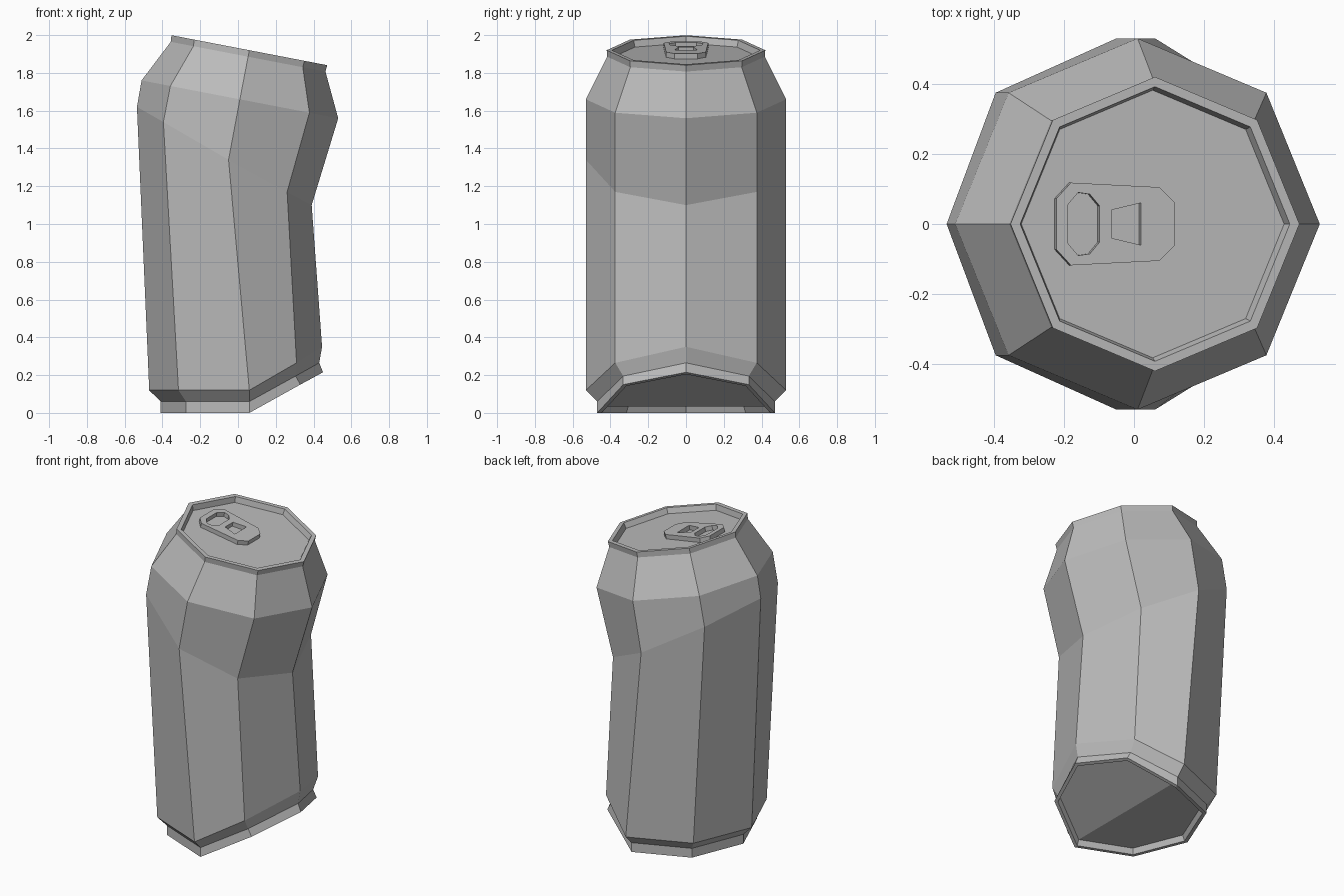
import bpy
import bmesh
from math import sin, cos, pi
from mathutils import Matrix, Vector

default = bpy.data.objects.get("Cube")
if default:
    bpy.data.objects.remove(default, do_unlink=True)

SIDES = 8
TILT = 0.19          # lean of the lid towards the right
LID = Vector((0.06, 0, 1.92))
lid_frame = Matrix.Translation(LID) @ Matrix.Rotation(TILT, 4, 'Y')

metal = bpy.data.materials.new("grey_metal")
metal.use_nodes = True
grey = (0.5, 0.5, 0.5, 1)
metal.diffuse_color = grey
metal.node_tree.nodes["Principled BSDF"].inputs["Base Color"].default_value = grey


def flat_ring(frame, radius, height=0):
    """Regular ring lying in a tilted frame."""
    angles = [2 * pi * k / SIDES for k in range(SIDES)]
    return [frame @ Vector((radius * cos(a), radius * sin(a), height)) for a in angles]


def bent_ring(radius, profile):
    """Ring given by five (x, z) points from +x round to -x, mirrored in y."""
    ring = []
    for k in range(SIDES):
        x, z = profile[min(k, SIDES - k)]
        ring.append(Vector((x, radius * sin(2 * pi * k / SIDES), z)))
    return ring


def shrink(ring, scale, lift=0):
    """Copy of a folded ring, scaled about the middle of its fold."""
    pivot = Vector((0.06, 0, 0))
    return [pivot + (p - pivot) * scale + Vector((0, 0, lift)) for p in ring]


# Rings of the dented can, from the hollow base up to the recessed lid
foot = bent_ring(0.47, [(0.45, 0.215), (0.33, 0.15), (0.06, 0), (-0.275, 0), (-0.41, 0)])
foot_top = bent_ring(0.47, [(0.43, 0.265), (0.305, 0.195), (0.06, 0.06),
                            (-0.275, 0.06), (-0.41, 0.06)])
body_low = bent_ring(0.53, [(0.445, 0.35), (0.31, 0.265), (0.06, 0.12),
                            (-0.315, 0.12), (-0.47, 0.12)])
crease = bent_ring(0.53, [(0.39, 1.1), (0.26, 1.17), (-0.05, 1.34),
                          (-0.395, 1.54), (-0.535, 1.62)])
shoulder_frame = Matrix.Translation((0.01, 0, 1.66)) @ Matrix.Rotation(TILT, 4, 'Y')
rings = [
    shrink(foot, 0.92, 0.035), shrink(foot, 0.95), foot, foot_top, body_low, crease,
    flat_ring(shoulder_frame, 0.53),
    flat_ring(lid_frame, 0.417, -0.035),
    flat_ring(lid_frame, 0.42),
    flat_ring(lid_frame, 0.392),
    flat_ring(lid_frame, 0.382, -0.035),
]

# Can shell
bm = bmesh.new()
loops = [[bm.verts.new(p) for p in ring] for ring in rings]
for low, high in zip(loops, loops[1:]):
    for k in range(SIDES):
        n = (k + 1) % SIDES
        bm.faces.new((low[k], low[n], high[n], high[k]))
bm.faces.new(loops[-1])
# Base is folded across the middle
base = loops[0]
bm.faces.new(base[2:7])
bm.faces.new(base[6:] + base[:3])
bmesh.ops.recalc_face_normals(bm, faces=bm.faces)
mesh = bpy.data.meshes.new("can_body")
bm.to_mesh(mesh)
bm.free()
mesh.materials.append(metal)
body = bpy.data.objects.new("can_body", mesh)
bpy.context.collection.objects.link(body)


# Pull tab: flat outline with two holes, given as upper halves and mirrored
def mirrored(half):
    return half + [(x, -y) for x, y in reversed(half)]


outlines = [
    mirrored([(-0.285, 0.073), (-0.243, 0.118), (0.015, 0.105), (0.06, 0.06)]),
    mirrored([(-0.252, 0.055), (-0.222, 0.09), (-0.188, 0.085), (-0.16, 0.052)]),
    mirrored([(-0.125, 0.04), (-0.04, 0.06)]),
]
curve = bpy.data.curves.new("tab_outline", 'CURVE')
curve.dimensions = '2D'
curve.fill_mode = 'BOTH'
curve.extrude = 0.014
for outline in outlines:
    spline = curve.splines.new('POLY')
    spline.points.add(len(outline) - 1)
    for point, (x, y) in zip(spline.points, outline):
        point.co = (x, y, 0, 1)
    spline.use_cyclic_u = True
helper = bpy.data.objects.new("tab_outline", curve)
bpy.context.collection.objects.link(helper)
bpy.context.view_layer.update()
graph = bpy.context.evaluated_depsgraph_get()
tab_mesh = bpy.data.meshes.new_from_object(helper.evaluated_get(graph))
bpy.data.objects.remove(helper, do_unlink=True)
tab_mesh.materials.clear()
tab_mesh.materials.append(metal)
for poly in tab_mesh.polygons:
    poly.use_smooth = False
tab = bpy.data.objects.new("pull_tab", tab_mesh)
tab.matrix_world = lid_frame @ Matrix.Translation((0, 0, -0.021))
bpy.context.collection.objects.link(tab)
